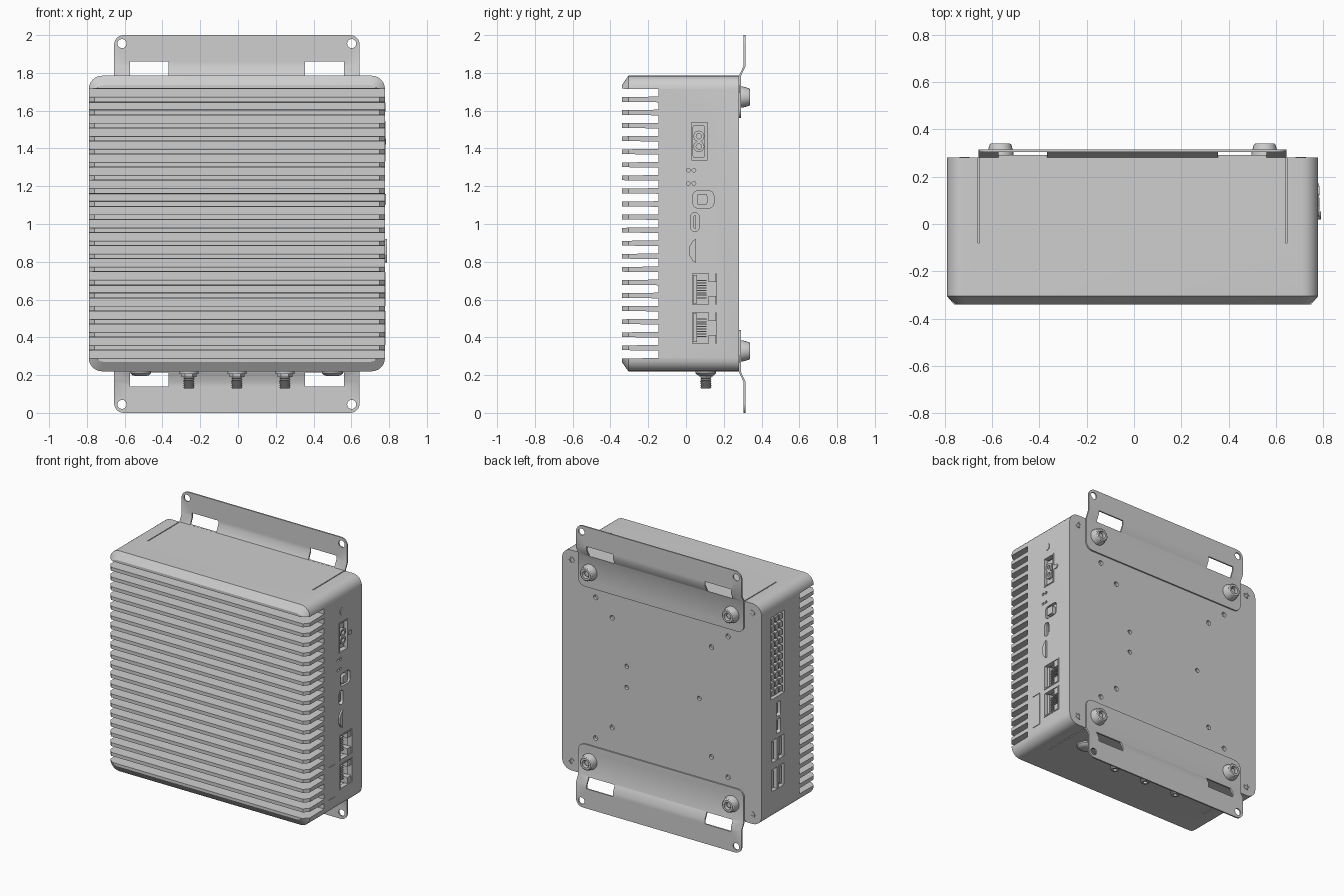
import bpy, bmesh, math

if "Cube" in bpy.data.objects:
    bpy.data.objects.remove(bpy.data.objects["Cube"], do_unlink=True)

grey = bpy.data.materials.new("light_grey")
grey.use_nodes = True
grey.diffuse_color = (0.62, 0.62, 0.62, 1)
grey.node_tree.nodes["Principled BSDF"].inputs["Base Color"].default_value = (0.62, 0.62, 0.62, 1)

CX, BACK, ROOT, TIP = -0.006, 0.28, -0.145, -0.34
RIGHT, LEFT, TOP, BOTTOM = 0.778, -0.79, 1.785, 0.22


# helpers: 2D outlines, lofts between rings, finishing and cutting
def rrect(cu, cv, w, h, r=0.0, n=6):
    if r <= 0:
        return [(cu + a * w / 2, cv + b * h / 2) for a, b in ((1, 1), (-1, 1), (-1, -1), (1, -1))]
    pts = []
    for q, (a, b) in enumerate(((1, 1), (-1, 1), (-1, -1), (1, -1))):
        for i in range(n + 1):
            t = (q + i / n) * math.pi / 2
            pts.append((cu + a * (w / 2 - r) + r * math.cos(t), cv + b * (h / 2 - r) + r * math.sin(t)))
    return pts


def circle(cu, cv, r, n=24):
    return [(cu + r * math.cos(i * math.tau / n), cv + r * math.sin(i * math.tau / n)) for i in range(n)]


def place(axis, t, u, v):
    return {"x": (t, u, v), "y": (u, t, v), "z": (u, v, t)}[axis]


def loft(bm, axis, rings):
    loops = [[bm.verts.new(place(axis, t, u, v)) for u, v in pts] for t, pts in rings]
    faces = [bm.faces.new(loops[0]), bm.faces.new(loops[-1])]
    for a, b in zip(loops, loops[1:]):
        for i in range(len(a)):
            j = (i + 1) % len(a)
            faces.append(bm.faces.new((a[i], a[j], b[j], b[i])))
    bmesh.ops.recalc_face_normals(bm, faces=faces)


def prism(bm, axis, t0, t1, pts):
    loft(bm, axis, [(t0, pts), (t1, pts)])


def make(name, bm):
    me = bpy.data.meshes.new(name)
    bm.to_mesh(me)
    bm.free()
    me.materials.append(grey)
    ob = bpy.data.objects.new(name, me)
    bpy.context.collection.objects.link(ob)
    return ob


def activate(ob):
    bpy.ops.object.select_all(action="DESELECT")
    ob.select_set(True)
    bpy.context.view_layer.objects.active = ob


def smooth(ob):
    activate(ob)
    bpy.ops.object.shade_smooth_by_angle(angle=math.radians(30))


def cut(ob, bm, operation="DIFFERENCE"):
    tool = make("cutter", bm)
    tool.hide_render = True
    mod = ob.modifiers.new("cut", "BOOLEAN")
    mod.operation, mod.solver, mod.object = operation, "EXACT", tool
    activate(ob)
    bpy.ops.object.modifier_apply(modifier=mod.name)
    bpy.data.objects.remove(tool, do_unlink=True)


# housing: rounded block with a chamfered front
w, h, mid = RIGHT - LEFT, TOP - BOTTOM, (TOP + BOTTOM) / 2
bm = bmesh.new()
loft(bm, "y", [(BACK, rrect(CX, mid, w, h, 0.07)), (-0.305, rrect(CX, mid, w, h, 0.07)),
               (TIP, rrect(CX, mid, w - 0.06, h - 0.1, 0.05))])
housing = make("finned_housing", bm)

# slots between the cooling fins
bm = bmesh.new()
for k in range(21):
    z = 0.31 + 0.0692 * k
    prism(bm, "x", -1, 1, [(ROOT, z - 0.0196), (ROOT, z + 0.0196), (-0.4, z + 0.023), (-0.4, z - 0.023)])
cut(housing, bm)

# right side openings: y, z, width, height, corner radius
JACKS = [(0.098, 0.655), (0.098, 0.45)]
BLOCK = (0.072, 1.438, 0.1, 0.215)
USB_C = (0.047, 1.01, 0.045, 0.1)
bm = bmesh.new()
for y, z in JACKS:
    prism(bm, "x", RIGHT - 0.1, 1, rrect(y, z, 0.145, 0.18, 0.008))
prism(bm, "x", RIGHT - 0.06, 1, rrect(*BLOCK))
prism(bm, "x", RIGHT - 0.05, 1, rrect(*USB_C, 0.022))
prism(bm, "x", RIGHT - 0.02, 1, rrect(0.092, 1.13, 0.11, 0.09, 0.025))
for y in (0.012, 0.042):
    for z in (1.285, 1.215):
        prism(bm, "x", RIGHT - 0.01, 1, circle(y, z, 0.01, 12))
prism(bm, "x", RIGHT - 0.004, 1, [(-0.09, 0.33), (-0.02, 0.33), (-0.02, 0.565), (-0.09, 0.565),
                                  (-0.09, 0.56), (-0.025, 0.56), (-0.025, 0.335), (-0.09, 0.335)])
# left side openings
STRIP = (0.1, 1.37, 0.17, 0.6)
VIDEO = [(0.09, 0.985), (0.09, 0.865)]
DUAL = [(0.095, 0.705), (0.095, 0.5)]
prism(bm, "x", -1, LEFT + 0.05, rrect(*STRIP))
for y, z in VIDEO:
    prism(bm, "x", -1, LEFT + 0.06, rrect(y, z, 0.05, 0.1, 0.012))
for y, z in DUAL:
    prism(bm, "x", -1, LEFT + 0.08, rrect(y, z, 0.15, 0.17))
# back panel threaded holes
for sx in (-1, 1):
    for sz in (-1, 1):
        for dx, dz in ((0.52, 0.5), (0.39, 0.39)):
            prism(bm, "y", BACK - 0.02, 1, circle(CX + sx * dx, 1 + sz * dz, 0.017, 16))
for x, z in ((0.27, 1.075), (0.27, 0.925), (-0.3, 1.0)):
    prism(bm, "y", BACK - 0.02, 1, circle(x, z, 0.015, 16))
# slits in the top and bottom
for x in (-0.655, 0.643):
    for z in (TOP, BOTTOM):
        prism(bm, "z", z - 0.01, z + 0.01, rrect(x, 0.12, 0.006, 0.4))
cut(housing, bm)
smooth(housing)


# frame standing just proud of a side opening
def frame(bm, side, y, z, w, h, t=0.008):
    a, b = (RIGHT - 0.03, RIGHT + 0.004) if side > 0 else (LEFT + 0.03, LEFT - 0.0)
    for s in (-1, 1):
        prism(bm, "x", a, b, rrect(y + s * (w - t) / 2, z, t, h))
        prism(bm, "x", a, b, rrect(y, z + s * (h - t) / 2, w - 2 * t, t))


# network jacks with latch shoulders and contacts
bm = bmesh.new()
for y, z in JACKS:
    frame(bm, 1, y, z, 0.145, 0.18)
    for s in (-1, 1):
        prism(bm, "x", RIGHT - 0.08, RIGHT - 0.002, rrect(y + 0.042, z + s * 0.06, 0.04, 0.045))
    prism(bm, "x", RIGHT - 0.08, RIGHT - 0.015, rrect(y - 0.05, z, 0.02, 0.15))
    for i in range(8):
        prism(bm, "x", RIGHT - 0.09, RIGHT - 0.025, rrect(y - 0.015, z + (i - 3.5) * 0.013, 0.05, 0.006))
make("network_jacks", bm)

# power terminal with two round sockets
bm = bmesh.new()
frame(bm, 1, *BLOCK)
prism(bm, "x", RIGHT - 0.06, RIGHT - 0.015, rrect(0.068, 1.437, 0.065, 0.17, 0.01))
for z in (1.465, 1.41):
    loft(bm, "x", [(RIGHT - 0.03, circle(0.068, z, 0.029)), (RIGHT, circle(0.068, z, 0.029)),
                   (RIGHT, circle(0.068, z, 0.014)), (RIGHT - 0.02, circle(0.068, z, 0.014))])
prism(bm, "x", RIGHT - 0.01, RIGHT + 0.006, rrect(0.14, 1.437, 0.04, 0.03, 0.012))
make("power_terminal", bm)

# button, small port tongue, card slot and side screws
bm = bmesh.new()
prism(bm, "x", RIGHT - 0.03, RIGHT + 0.006, rrect(0.085, 1.13, 0.055, 0.055, 0.008))
prism(bm, "x", RIGHT - 0.05, RIGHT - 0.01, rrect(0.047, 1.01, 0.014, 0.07, 0.006))
prism(bm, "x", RIGHT - 0.01, 0.79, [(0.052, 0.795), (0.052, 0.92), (0.035, 0.91),
                                    (0.018, 0.88), (0.018, 0.835), (0.035, 0.805)])
prism(bm, "x", RIGHT - 0.01, RIGHT + 0.004, circle(0.055, 1.62, 0.024))
prism(bm, "x", LEFT + 0.01, LEFT, circle(0.06, 0.36, 0.024))
make("side_controls", bm)

# left terminal strip: rows of contacts in two columns
bm = bmesh.new()
frame(bm, -1, *STRIP)
for i in range(10):
    for y in (0.055, 0.1, 0.145):
        prism(bm, "x", LEFT + 0.05, LEFT + 0.005, rrect(y, 1.37 + (i - 4.5) * 0.057, 0.03, 0.038))
make("terminal_strip", bm)

# video ports and stacked double ports
bm = bmesh.new()
for y, z in VIDEO:
    prism(bm, "x", LEFT + 0.06, LEFT + 0.012, rrect(y, z, 0.016, 0.07))
for y, z in DUAL:
    frame(bm, -1, y, z, 0.15, 0.17)
    prism(bm, "x", LEFT + 0.08, LEFT + 0.002, rrect(y, z, 0.018, 0.154))
    for s in (-1, 1):
        prism(bm, "x", LEFT + 0.08, LEFT + 0.012, rrect(y + s * 0.045, z, 0.018, 0.12))
make("data_ports", bm)

# corner screws on the back, each with a cross recess
bm, slots = bmesh.new(), bmesh.new()
for sx in (-1, 1):
    for sz in (-1, 1):
        x, z = CX + sx * 0.71, 1 + sz * 0.715
        prism(bm, "y", BACK - 0.01, BACK + 0.003, circle(x, z, 0.022))
        a, b = 0.005, 0.016
        cross = [(b, a), (a, a), (a, b), (-a, b), (-a, a), (-b, a),
                 (-b, -a), (-a, -a), (-a, -b), (a, -b), (a, -a), (b, -a)]
        prism(slots, "y", BACK - 0.006, BACK + 0.02, [(x + u, z + v) for u, v in cross])
screws = make("corner_screws", bm)
cut(screws, slots)
smooth(screws)

# mounting brackets and their rubber feet, mirrored top to bottom
PROFILE = [(0.28, 1.5), (0.28, 1.785), (0.304, 1.835), (0.304, 2.1),
           (0.314, 2.1), (0.314, 1.832), (0.29, 1.782), (0.29, 1.5)]
for label, s in (("upper", 1), ("lower", -1)):
    bm = bmesh.new()
    prism(bm, "x", -0.8, 0.8, [(y, 1 + s * (z - 1)) for y, z in PROFILE])
    bracket = make(label + "_bracket", bm)
    bm = bmesh.new()
    prism(bm, "y", 0, 0.5, rrect(CX, 1 + s * 0.78, 1.3, 0.44, 0.05))
    cut(bracket, bm, "INTERSECT")
    bm = bmesh.new()
    for sx in (-1, 1):
        prism(bm, "y", 0, 0.5, circle(CX + sx * 0.608, 1 + s * 0.955, 0.024))
        prism(bm, "y", 0, 0.5, rrect(CX + sx * 0.464, 1 + s * 0.823, 0.205, 0.075))
    cut(bracket, bm)
    smooth(bracket)
    bm = bmesh.new()
    for sx in (-1, 1):
        x, z = CX + sx * 0.558, 1 + s * 0.672
        rings = ((0.285, 0.056), (0.3, 0.056), (0.335, 0.046), (0.34, 0.04), (0.34, 0.026), (0.31, 0.026))
        loft(bm, "y", [(y, circle(x, z, r)) for y, r in rings])
        prism(bm, "y", 0.3, 0.325, circle(x, z, 0.018, 6))
    smooth(make(label + "_feet", bm))

# threaded antenna connectors under the housing
bm = bmesh.new()
for x in (-0.26, CX, 0.248):
    prism(bm, "z", 0.205, BOTTOM + 0.01, circle(x, 0.105, 0.05))
    prism(bm, "z", 0.19, 0.206, circle(x, 0.105, 0.04, 6))
    rings = [(0.19 - 0.005 * i, circle(x, 0.105, 0.03 if i % 2 else 0.025, 16)) for i in range(13)]
    loft(bm, "z", rings + [(0.13, circle(x, 0.105, 0.013, 16)), (0.16, circle(x, 0.105, 0.013, 16))])
make("antenna_connectors", bm)

# domed plugs beside the connectors
bm = bmesh.new()
for x in (-0.515, 0.5):
    loft(bm, "z", [(z, circle(x, 0.105, r)) for z, r in
                   ((BOTTOM + 0.01, 0.055), (0.21, 0.055), (0.2, 0.045), (0.194, 0.025))])
smooth(make("bottom_plugs", bm))
